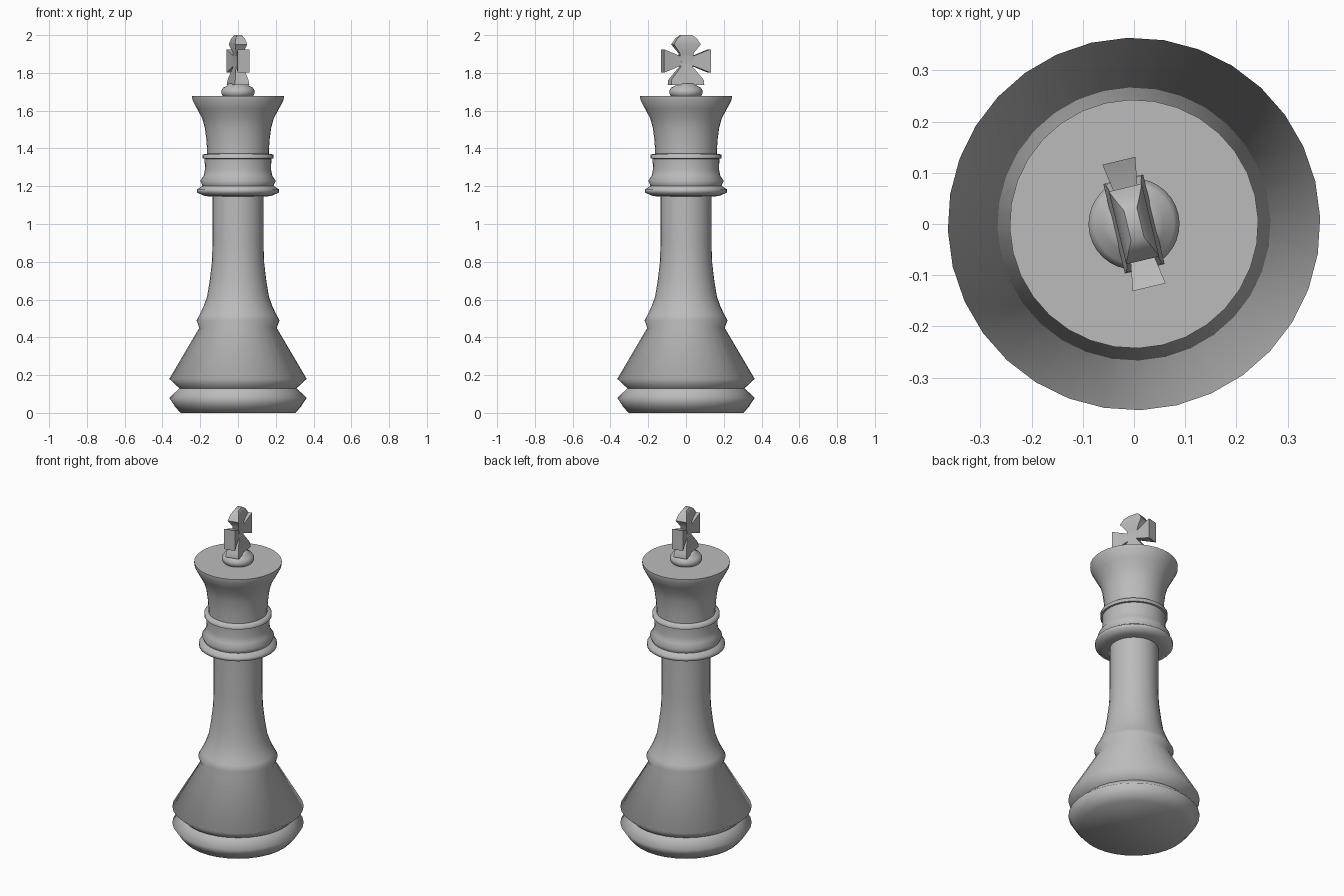
import bpy, bmesh, math
from mathutils import Vector, Matrix

if "Cube" in bpy.data.objects:
    bpy.data.objects.remove(bpy.data.objects["Cube"])

SEG = 32
grey = bpy.data.materials.new("plain_grey")
grey.diffuse_color = (0.5, 0.5, 0.5, 1)
grey.use_nodes = True
grey.node_tree.nodes["Principled BSDF"].inputs["Base Color"].default_value = grey.diffuse_color


def finish(name, bm, angle):
    bmesh.ops.recalc_face_normals(bm, faces=bm.faces)
    me = bpy.data.meshes.new(name)
    bm.to_mesh(me)
    bm.free()
    me.materials.append(grey)
    ob = bpy.data.objects.new(name, me)
    bpy.context.collection.objects.link(ob)
    bpy.ops.object.select_all(action='DESELECT')
    ob.select_set(True)
    bpy.context.view_layer.objects.active = ob
    bpy.ops.object.shade_smooth_by_angle(angle=math.radians(angle))
    return ob


def skin(bm, rings):
    """Join consecutive vertex rings and cap both ends."""
    n = len(rings[0])
    for a, b in zip(rings, rings[1:]):
        for i in range(n):
            j = (i + 1) % n
            bm.faces.new((a[i], a[j], b[j], b[i]))
    bm.faces.new(rings[0][::-1])
    bm.faces.new(rings[-1])


def lathe(name, profile, angle=80):
    bm = bmesh.new()
    rings = []
    for r, z in profile:
        ts = [2 * math.pi * i / SEG + 0.035 for i in range(SEG)]
        rings.append([bm.verts.new((r * math.cos(t), r * math.sin(t), z)) for t in ts])
    skin(bm, rings)
    return finish(name, bm, angle)


# base, skirt and shaft
lathe("base_and_shaft", [(0.305, 0), (0.335, 0.035), (0.364, 0.08), (0.31, 0.13),
                         (0.364, 0.18), (0.205, 0.45), (0.22, 0.49), (0.203, 0.52),
                         (0.182, 0.565), (0.164, 0.615), (0.15, 0.70), (0.138, 0.80),
                         (0.135, 0.90), (0.135, 1.16)])
# collar under the head
lathe("collar", [(0.135, 1.145), (0.175, 1.148), (0.216, 1.166), (0.216, 1.184),
                 (0.188, 1.202), (0.2, 1.228), (0.182, 1.255), (0.175, 1.29),
                 (0.177, 1.345)])
# thin ring
lathe("neck_ring", [(0.16, 1.343), (0.187, 1.347), (0.187, 1.368), (0.165, 1.372)])
# flared head
lathe("crown", [(0.163, 1.365), (0.164, 1.40), (0.168, 1.45), (0.176, 1.51), (0.19, 1.56),
                (0.217, 1.61), (0.242, 1.658), (0.243, 1.678)])
# knob that carries the cross
lathe("knob", [(0.075, 1.67), (0.088, 1.69), (0.089, 1.705), (0.078, 1.722),
               (0.058, 1.732), (0.048, 1.745)])


# flared cross, turned slightly about z
def arm(bm, direction, sections):
    d = Vector(direction)
    across = Vector((0, -d.z, d.y))
    turn = Matrix.Rotation(math.radians(13.5), 3, 'Z')
    rings = []
    for dist, w, t in sections:
        ring = []
        for sw, st in ((-1, -1), (1, -1), (1, 1), (-1, 1)):
            p = turn @ (d * dist + across * (sw * w) + Vector((st * t, 0, 0)))
            ring.append(bm.verts.new(p + Vector((0, 0, 1.863))))
        rings.append(ring)
    skin(bm, rings)


side = [(0, 0.026, 0.019), (0.035, 0.026, 0.018), (0.127, 0.062, 0.033)]
top = [(0, 0.035, 0.019), (0.04, 0.036, 0.018), (0.088, 0.073, 0.033),
       (0.12, 0.052, 0.024), (0.137, 0.03, 0.013)]
bottom = [(0, 0.03, 0.019), (0.03, 0.032, 0.019), (0.1, 0.088, 0.036), (0.128, 0.09, 0.04)]
for name, d, sec in (("cross_arm_back", (0, 1, 0), side), ("cross_arm_front", (0, -1, 0), side),
                     ("cross_top", (0, 0, 1), top), ("cross_foot", (0, 0, -1), bottom)):
    bm = bmesh.new()
    arm(bm, d, sec)
    finish(name, bm, 50)
